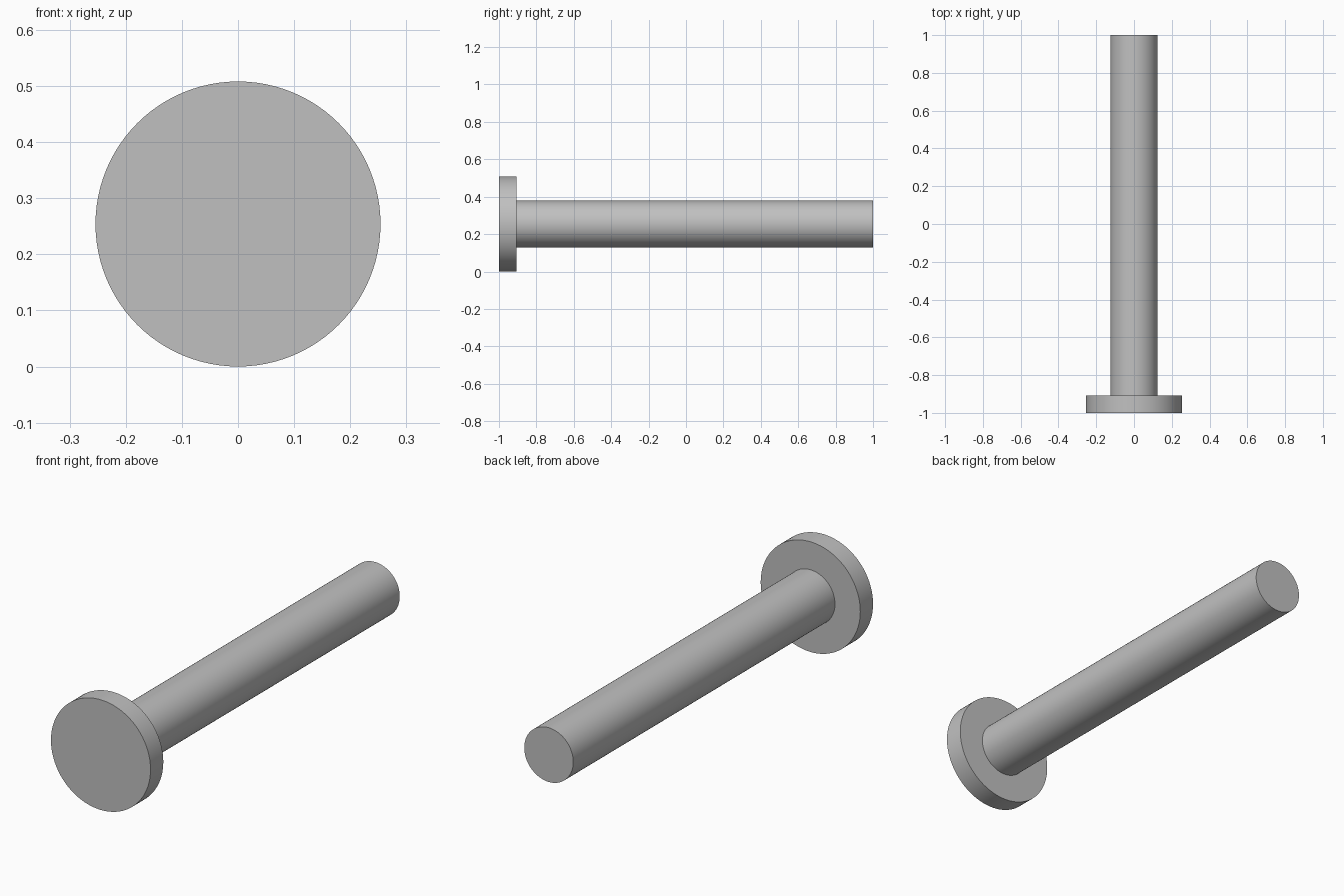
import bpy
import math

cube = bpy.data.objects.get("Cube")
if cube:
    bpy.data.objects.remove(cube, do_unlink=True)

# Plain grey metal
GREY = (0.53, 0.53, 0.53, 1.0)
metal = bpy.data.materials.new("grey metal")
metal.use_nodes = True
metal.diffuse_color = GREY
metal.node_tree.nodes["Principled BSDF"].inputs["Base Color"].default_value = GREY

HEAD_RADIUS = 0.254
SHAFT_RADIUS = 0.125
HEAD_BACK = -0.907


def rod(name, radius, y_start, y_end):
    """Smooth cylinder lying along y, on the shared axis."""
    bpy.ops.mesh.primitive_cylinder_add(
        vertices=96, radius=radius, depth=y_end - y_start,
        location=(0, (y_start + y_end) / 2, HEAD_RADIUS),
        rotation=(math.pi / 2, 0, 0))
    obj = bpy.context.object
    obj.name = name
    obj.data.materials.append(metal)
    bpy.ops.object.shade_smooth_by_angle(angle=math.radians(30))
    return obj


# Flat disc head at the front, long shaft behind it
rod("head", HEAD_RADIUS, -1, HEAD_BACK)
rod("shaft", SHAFT_RADIUS, HEAD_BACK, 1)
